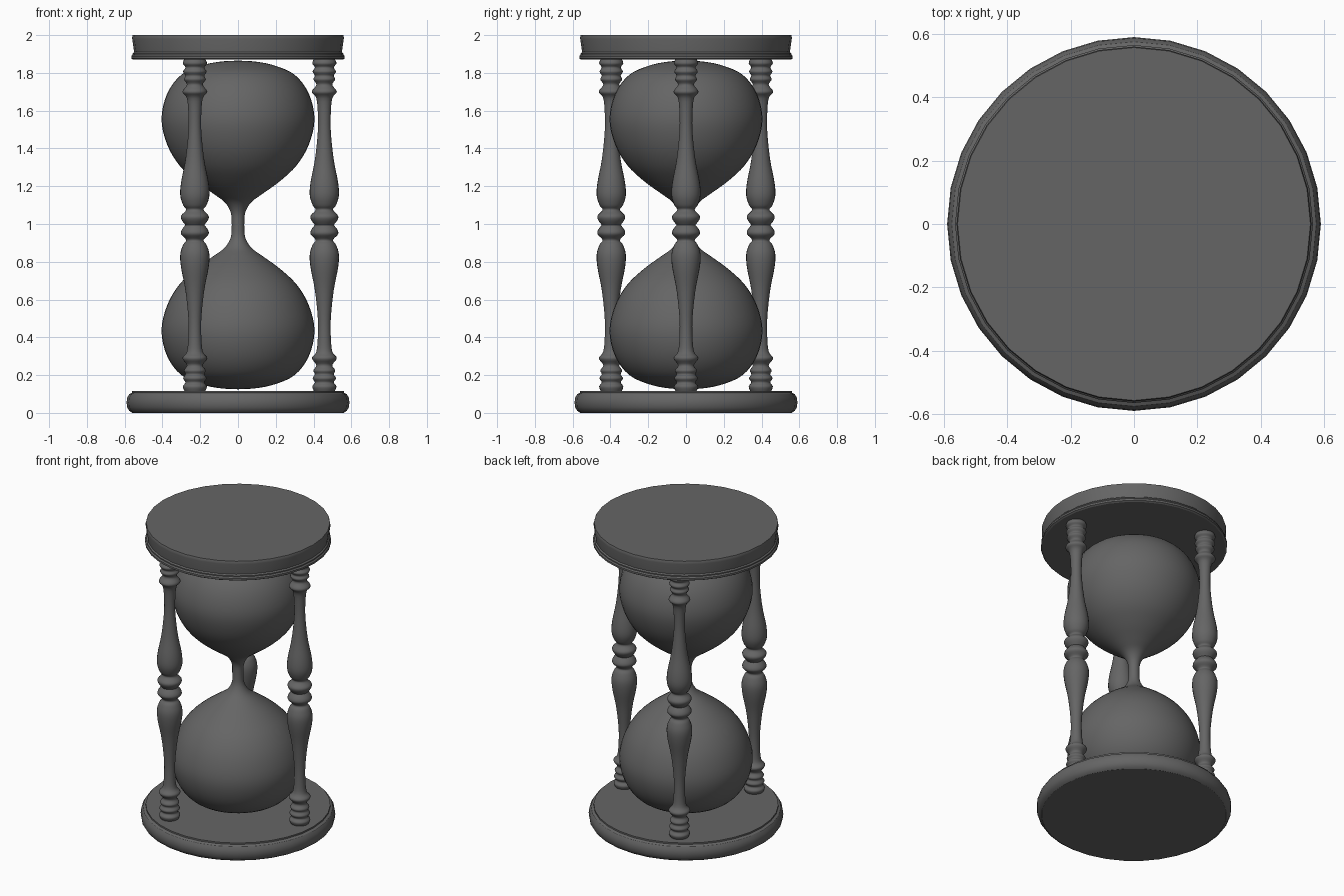
import bpy, bmesh, math
from mathutils import Vector

if "Cube" in bpy.data.objects:
    bpy.data.objects.remove(bpy.data.objects["Cube"], do_unlink=True)

grey = bpy.data.materials.new("dark grey")
grey.use_nodes = True
colour = (0.13, 0.13, 0.13, 1)
grey.diffuse_color = colour
grey.node_tree.nodes["Principled BSDF"].inputs["Base Color"].default_value = colour

MID = 0.995  # height of the mirror plane of the glass and posts


def smooth(points, steps=4):
    """Catmull-Rom curve through the (radius, height) points."""
    p = [Vector(q) for q in points]
    p = [p[0]] + p + [p[-1]]
    out = []
    for a, b, c, d in zip(p, p[1:], p[2:], p[3:]):
        for i in range(steps):
            t = i / steps
            out.append(0.5 * (2 * b + (c - a) * t + (2 * a - 5 * b + 4 * c - d) * t * t
                              + (3 * b - a - 3 * c + d) * t ** 3))
    return [(max(r, 0), z) for r, z in out] + [tuple(points[-1])]


def mirrored(upper):
    """Complete a profile that runs from the top down to the middle."""
    return upper + [(r, 2 * MID - z) for r, z in reversed(upper[:-1])]


def lathe(name, profile, sides, location=(0, 0, 0), angle=30):
    """Turn a top-to-bottom profile round the z axis and close its ends."""
    bm = bmesh.new()
    rings = []
    for r, z in profile:
        if r < 1e-4:
            rings.append([bm.verts.new((0, 0, z))] * sides)
        else:
            rings.append([bm.verts.new((r * math.cos(a), r * math.sin(a), z))
                          for a in (math.tau * i / sides for i in range(sides))])
    for top, low in zip(rings, rings[1:]):
        for i in range(sides):
            j = (i + 1) % sides
            bm.faces.new(dict.fromkeys((top[i], low[i], low[j], top[j])))
    for ring in (rings[0], rings[-1]):
        if ring[0] is not ring[1]:
            bm.faces.new(ring)
    bmesh.ops.recalc_face_normals(bm, faces=bm.faces)
    mesh = bpy.data.meshes.new(name)
    bm.to_mesh(mesh)
    bm.free()
    mesh.materials.append(grey)
    obj = bpy.data.objects.new(name, mesh)
    obj.location = location
    bpy.context.collection.objects.link(obj)
    bpy.ops.object.select_all(action='DESELECT')
    obj.select_set(True)
    bpy.context.view_layer.objects.active = obj
    bpy.ops.object.shade_smooth_by_angle(angle=math.radians(angle))
    return obj


# Base plate with a rounded rim and a small step
lathe("base", [(0.56, 0.117), (0.56, 0.107), (0.575, 0.1), (0.587, 0.08), (0.59, 0.055),
               (0.587, 0.03), (0.575, 0.01), (0.56, 0)], 32)

# Top plate with a flared side and a bead below
lathe("top_plate", [(0.557, 2), (0.56, 1.99), (0.56, 1.98), (0.55, 1.91), (0.558, 1.903),
                    (0.558, 1.896), (0.565, 1.888), (0.565, 1.876), (0.555, 1.87)], 32)

# Glass: two bulbs joined by a narrow neck
bulb = [(0, 1.865), (0.09, 1.86), (0.19, 1.84), (0.3, 1.79), (0.375, 1.69), (0.405, 1.555),
        (0.375, 1.42), (0.31, 1.31), (0.22, 1.225), (0.13, 1.16), (0.07, 1.115),
        (0.038, 1.06), (0.033, MID)]
lathe("glass", mirrored(smooth(bulb)), 48, angle=60)

# Turned posts, evenly spaced round the plates
turning = [(0.055, 1.875), (0.064, 1.85), (0.05, 1.829), (0.062, 1.807), (0.05, 1.785),
           (0.058, 1.765), (0.042, 1.737), (0.066, 1.7), (0.042, 1.665), (0.034, 1.58),
           (0.035, 1.48), (0.05, 1.34), (0.073, 1.22), (0.077, 1.15), (0.062, 1.1),
           (0.046, 1.075), (0.072, 1.045), (0.07, 1.022), (0.05, MID)]
for i in range(3):
    a = math.tau * i / 3
    lathe(f"post_{i + 1}", mirrored(smooth(turning)), 24,
          (0.457 * math.cos(a), 0.457 * math.sin(a), 0), angle=60)
